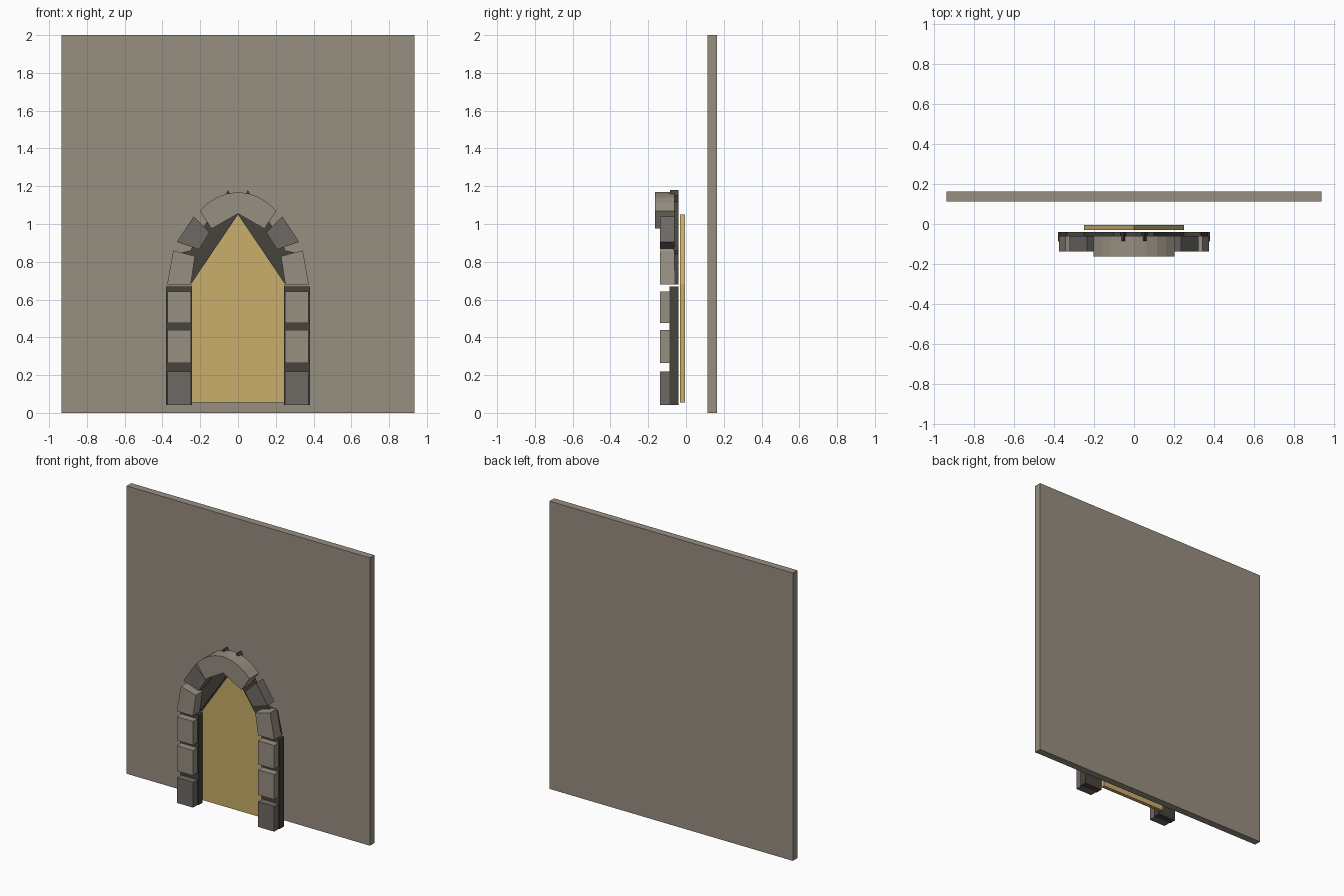
import bpy
import bmesh

cube = bpy.data.objects.get("Cube")
if cube:
    bpy.data.objects.remove(cube, do_unlink=True)


def srgb(r, g, b):
    return tuple((c / 255) ** 2.2 for c in (r, g, b)) + (1.0,)


def material(name, color):
    m = bpy.data.materials.new(name)
    m.use_nodes = True
    m.diffuse_color = color
    m.node_tree.nodes["Principled BSDF"].inputs["Base Color"].default_value = color
    return m


STONE = material("light stone", srgb(150, 141, 128))
GREY = material("dark stone", srgb(109, 105, 100))
MORTAR = material("mortar", srgb(73, 69, 63))
GOLD = material("golden wood", srgb(200, 172, 105))


def prism(name, outline, y0, y1, mat, mirror=False):
    """Extrude an (x, z) outline from y0 back to y1, optionally mirrored in x."""
    bm = bmesh.new()
    face = bm.faces.new([bm.verts.new((x, y0, z)) for x, z in outline])
    extruded = bmesh.ops.extrude_face_region(bm, geom=[face])["geom"]
    verts = [v for v in extruded if isinstance(v, bmesh.types.BMVert)]
    bmesh.ops.translate(bm, verts=verts, vec=(0, y1 - y0, 0))
    bmesh.ops.recalc_face_normals(bm, faces=bm.faces)
    mesh = bpy.data.meshes.new(name)
    bm.to_mesh(mesh)
    bm.free()
    mesh.materials.append(mat)
    obj = bpy.data.objects.new(name, mesh)
    bpy.context.collection.objects.link(obj)
    if mirror:
        mod = obj.modifiers.new("Mirror", "MIRROR")
        mod.use_mirror_merge = False
    return obj


def rect(x0, x1, z0, z1):
    return [(x0, z0), (x1, z0), (x1, z1), (x0, z1)]


def symmetric(half):
    """Complete a right-hand chain of points with its left-hand reflection."""
    return half + [(-x, z) for x, z in reversed(half) if x > 0]


# Back wall and pointed door panel
prism("wall", rect(-0.935, 0.935, 0, 2), 0.113, 0.163, STONE)
prism("door", symmetric([(0.25, 0.055), (0.25, 0.68), (0, 1.05)]), -0.031, -0.005, GOLD)

# Jambs: mortar strip with three blocks each side
prism("jamb_mortar", rect(0.243, 0.38, 0.043, 0.668), -0.088, -0.04, MORTAR, True)
for name, z0, z1, mat in (("jamb_base_block", 0.043, 0.218, GREY),
                          ("jamb_middle_block", 0.265, 0.44, STONE),
                          ("jamb_top_block", 0.477, 0.642, STONE)):
    prism(name, rect(0.25, 0.374, z0, z1), -0.137, -0.088, mat, True)

# Arch mortar behind the arch stones
prism("arch_mortar", [(0.25, 0.68), (0.37, 0.68), (0.335, 0.84), (0.25, 0.86), (0.225, 0.92),
                      (0.165, 1.01), (0.1, 1.12), (0, 1.15), (0, 1.05)],
      -0.065, -0.04, MORTAR, True)

# Arch stones
prism("arch_lower_stone", [(0.25, 0.68), (0.375, 0.68), (0.343, 0.86), (0.228, 0.83)],
      -0.137, -0.06, STONE, True)
prism("arch_upper_stone", [(0.15, 0.955), (0.207, 0.865), (0.323, 0.905), (0.235, 1.04)],
      -0.137, -0.06, GREY, True)
prism("keystone", [(0, 1.055)] + [(0.14, 0.975), (0.203, 1.07), (0.16, 1.11), (0.115, 1.14),
                                  (0.06, 1.16), (0, 1.17)]
      + [(-0.06, 1.16), (-0.115, 1.14), (-0.16, 1.11), (-0.203, 1.07), (-0.14, 0.975)],
      -0.163, -0.06, STONE)

# Small mortar points above the keystone
prism("mortar_point", [(0.04, 1.15), (0.068, 1.15), (0.052, 1.18)], -0.085, -0.04, MORTAR, True)
